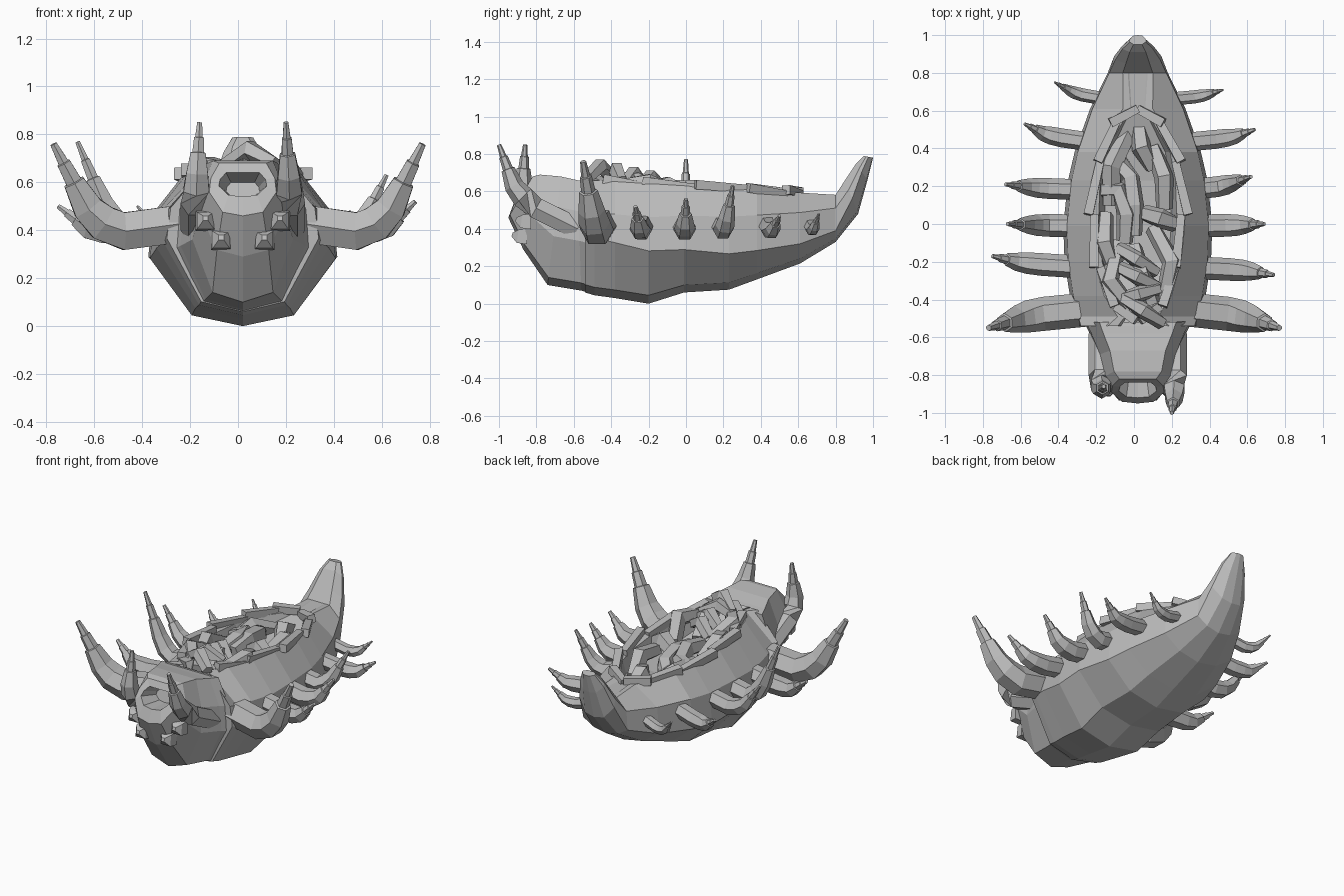
import bpy, bmesh, math, random
from mathutils import Vector

random.seed(4)
default_cube = bpy.data.objects.get("Cube")
if default_cube:
    bpy.data.objects.remove(default_cube)

grey = bpy.data.materials.new("plain grey")
grey.use_nodes = True
grey.diffuse_color = (.5, .5, .5, 1)
grey.node_tree.nodes["Principled BSDF"].inputs["Base Color"].default_value = grey.diffuse_color

CENTRE_X = .02
SIDES = (("left", 1), ("right", -1))


# Smooth rules that shape the hull along its length
def hull_width(y):
    return .395 * (1 - ((y + .05) / 1.1) ** 2)


def top_height(y):
    return .63 - .06 * y


def opening_width(y):
    return .21 * math.sqrt(max(0, 1 - ((y - .05) / .57) ** 2))


def loft(name, rings):
    """Skin closed rings of points and cap both ends."""
    bm = bmesh.new()
    loops = [[bm.verts.new(point) for point in ring] for ring in rings]
    count = len(loops[0])
    for lower, upper in zip(loops, loops[1:]):
        for i in range(count):
            j = (i + 1) % count
            bm.faces.new((lower[i], lower[j], upper[j], upper[i]))
    bm.faces.new(reversed(loops[0]))
    bm.faces.new(loops[-1])
    bmesh.ops.recalc_face_normals(bm, faces=bm.faces)
    mesh = bpy.data.meshes.new(name)
    bm.to_mesh(mesh)
    bm.free()
    mesh.materials.append(grey)
    bpy.context.collection.objects.link(bpy.data.objects.new(name, mesh))


def tube(name, path, radii, sides=6):
    """Faceted tube along a path with a radius at each point."""
    points = [Vector(point) for point in path]
    last = len(points) - 1
    rings = []
    for i, (point, radius) in enumerate(zip(points, radii)):
        along = (points[min(i + 1, last)] - points[max(i - 1, 0)]).normalized()
        helper = Vector((1, 0, 0)) if abs(along.y) > .8 else Vector((0, 1, 0))
        across = along.cross(helper).normalized()
        other = along.cross(across)
        angles = [math.tau * (k + .5) / sides for k in range(sides)]
        rings.append([point + radius * (across * math.cos(a) + other * math.sin(a)) for a in angles])
    loft(name, rings)


def limb(name, root, knee, tip, thickness):
    """Curved limb whose outer half narrows in steps to a claw."""
    root, knee, tip = Vector(root), Vector(knee), Vector(tip)
    middle = knee.lerp(tip, .4)
    bend = middle + (knee - root.lerp(tip, .5)).normalized() * thickness * .5
    path = [root, root.lerp(knee, .85), knee.lerp(bend, .4), bend]
    path += [bend.lerp(tip, t) for t in (.4, .41, .7, .71, 1)]
    taper = (1, 1, .95, .8, .56, .43, .36, .28, .18)
    tube(name, path, [thickness * t for t in taper])


def section(bottom, top, half):
    """Mirrored ring; half lists (x, share of the way from bottom to top)."""
    low, high = Vector((CENTRE_X, *bottom)), Vector((CENTRE_X, *top))
    mirrored = half + [(-x, t) for x, t in half[-2:0:-1]]
    return [low.lerp(high, t) + Vector((x, 0, 0)) for x, t in mirrored]


def hull_ring(bottom, top, width, ridge, hole=0):
    sunk = 1 - 1.1 * hole
    rim = hole + .04 if hole else width / 2
    inner = hole or width / 3
    return section(bottom, top, [
        (0, 0), (width * .55, .07), (width, ridge), (width * .95, .72),
        (rim, 1), (inner, .98 if hole else 1), (inner * .85, sunk), (0, sunk)])


# Long hull with an open belly and an upturned tail
hull = []
for y, keel in ((-.54, .06), (-.49, .045), (-.38, .03), (-.2, 0), (-.01, .06),
                (.23, .075), (.38, .13), (.61, .215), (.8, .33)):
    hull.append(hull_ring((y, keel), (y, top_height(y)), hull_width(y),
                          .4 - .2 * y, opening_width(y)))
hull.append(hull_ring((.92, .48), (.85, .66), .125, .45))
hull.append(hull_ring((.97, .66), (.91, .75), .085, .5))
hull.append(hull_ring((1, .78), (.95, .79), .045, .5))
loft("body_shell", hull)


# Blunt head with a sunken mouth
def head_ring(bottom, top, width):
    return section(bottom, top, [(0, 0), (width * .6, .07), (width, .45),
                                 (width * .95, .72), (width * .7, 1), (0, 1)])


loft("head", [
    head_ring((-.5, .05), (-.52, .65), .29),
    head_ring((-.56, .07), (-.58, .66), .26),
    head_ring((-.74, .1), (-.67, .68), .21),
    head_ring((-.87, .29), (-.78, .69), .18),
    head_ring((-.95, .46), (-.82, .68), .14),
    head_ring((-.92, .54), (-.84, .64), .1),
    head_ring((-.78, .53), (-.76, .6), .07)])

# Small faceted eyes and upright jaw horns
for tag, side in SIDES:
    for place, x, y, z in (("upper", .155, -.83, .44), ("lower", .09, -.85, .36)):
        x = CENTRE_X + side * x
        tube(f"{tag}_{place}_eye", [(x, y, z), (x, y - .05, z), (x, y - .08, z + .01)],
             (.06, .05, .015), 4)
    tip_y = -1 if side > 0 else -.86
    x = CENTRE_X + side * .195
    limb(f"{tag}_jaw_horn", (x, -.58, .4), (x, -.84, .53), (x - side * .015, tip_y, .85), .065)

# Six pairs of legs: root y, thickness, then the tip on each side
LEGS = (
    ("front", -.45, .09, (.77, -.55, .76), (-.77, -.55, .76)),
    ("second", -.23, .06, (.74, -.27, .52), (-.75, -.17, .5)),
    ("third", -.01, .06, (.69, 0, .56), (-.67, 0, .77)),
    ("fourth", .18, .055, (.62, .25, .63), (-.68, .21, .6)),
    ("fifth", .43, .05, (.64, .5, .47), (-.58, .53, .47)),
    ("rear", .66, .035, (.47, .71, .48), (-.42, .75, .5)))
for place, y, thickness, *tips in LEGS:
    for (tag, side), tip in zip(SIDES, tips):
        root_x = CENTRE_X + side * hull_width(y) * .7
        knee_x = root_x + (tip[0] - root_x) * .55
        knee_y = y + (tip[1] - y) * .3
        limb(f"{tag}_{place}_leg", (root_x, y, .43), (knee_x, knee_y, .39), tip, thickness)


# Raised torn skin around the belly opening
def rim_point(turn, side):
    y = .05 - .56 * math.cos(turn)
    x = CENTRE_X + side * .23 * math.sin(turn)
    return Vector((x, y, top_height(y)))


flap_count = 6
for tag, side in SIDES:
    for k in range(flap_count):
        start, end = (rim_point(math.pi * (k + t) / flap_count, side) for t in (0, 1))
        start += Vector((side * random.uniform(0, .04), 0, .01))
        end.z += random.uniform(-.02, .01)
        tube(f"{tag}_skin_flap_{k}", (start, end), (.035, .03), 4)

# Coiled innards seen as plan paths, arching towards their middles
GUTS = (
    ((-.1, .36), (-.02, .24), (0, .1), (0, -.06)),
    ((-.18, .18), (-.07, .18), (-.04, .05), (-.05, -.1)),
    ((.02, .55), (.04, .4), (.1, .3)),
    ((.05, .06), (.14, .03), (.22, 0)),
    ((.1, -.02), (.2, -.2), (.16, -.38)),
    ((-.08, -.1), (-.13, -.3), (0, -.47)),
    ((0, -.12), (.04, -.27), (.1, -.42)),
    ((.1, .4), (.16, .25), (.16, .08)),
    ((-.15, .05), (-.16, -.1), (-.1, -.25)),
    ((-.12, .1), (-.12, .3), (-.03, .48)))
for k, plan in enumerate(GUTS):
    last = len(plan) - 1
    path = [(x, y, .57 - .14 * y + .05 * math.sin(math.pi * i / last)) for i, (x, y) in enumerate(plan)]
    tube(f"gut_{k}", path, [.045 + .01 * (0 < i < last) for i in range(last + 1)], 5)

# Lumps heaped highest towards the head
for k in range(4):
    y = -.46 + .09 * k
    x = CENTRE_X + random.uniform(-.04, .04)
    z = .735 - .02 * k
    lean = random.uniform(-.08, .08)
    tube(f"belly_lump_{k}", [(x - .1, y - lean, z - .06), (x, y, z), (x + .1, y + lean, z - .06)],
         (.035, .045, .035), 5)
